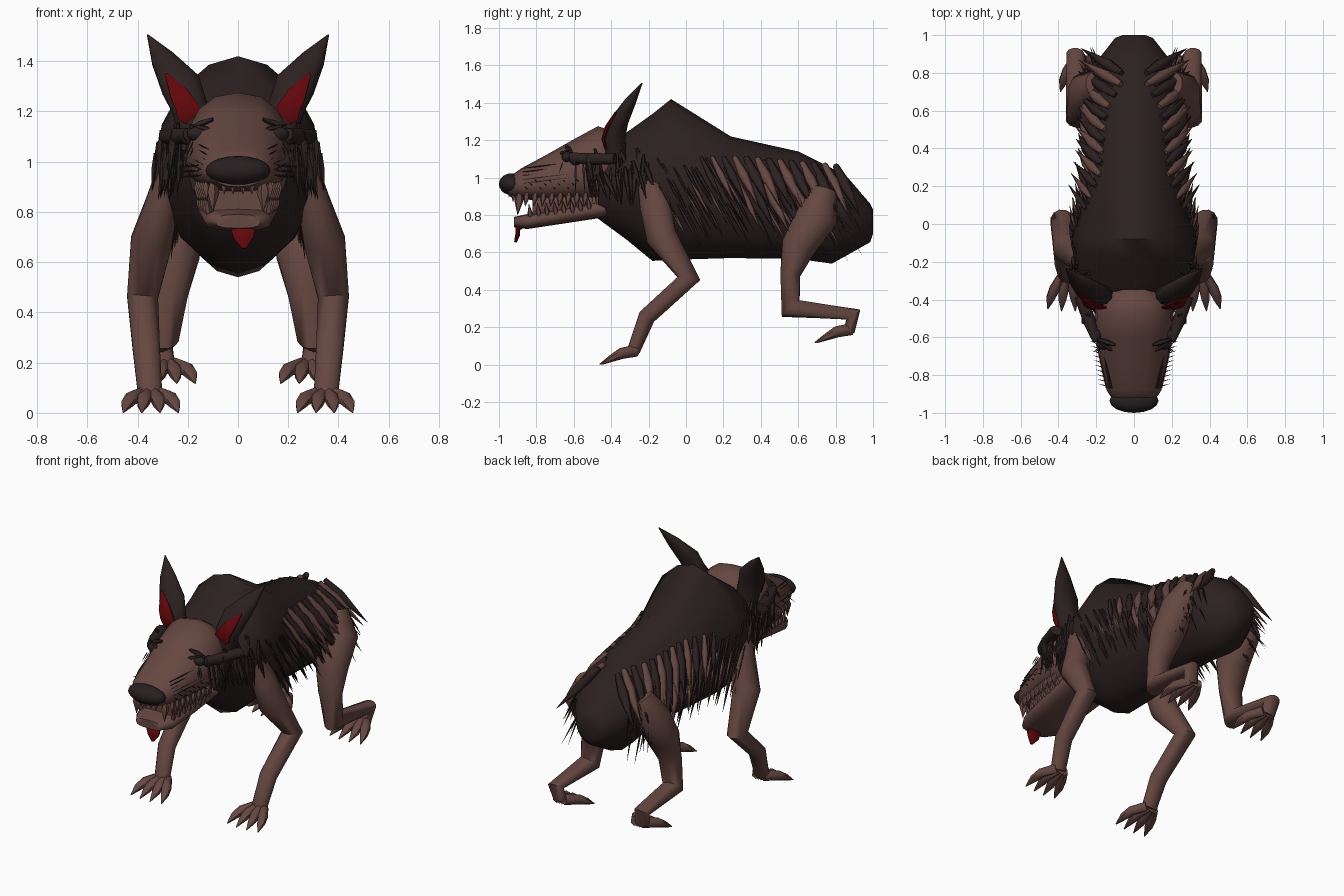
import bpy, bmesh, math, random
from mathutils import Vector

random.seed(7)
cube = bpy.data.objects.get("Cube")
if cube:
    bpy.data.objects.remove(cube)
parts = []


def material(name, r, g, b):
    m = bpy.data.materials.new(name)
    m.use_nodes = True
    m.diffuse_color = (r, g, b, 1)
    bsdf = m.node_tree.nodes["Principled BSDF"]
    bsdf.inputs["Base Color"].default_value = (r, g, b, 1)
    bsdf.inputs["Roughness"].default_value = 0.8
    return m


HIDE = material("brown hide", 0.13, 0.063, 0.052)
DARK = material("dark fur", 0.026, 0.015, 0.015)
NOSE = material("black nose", 0.02, 0.014, 0.015)
RED = material("dark red", 0.125, 0.002, 0.003)


def finish(name, bm, mat, mirror=False):
    bmesh.ops.recalc_face_normals(bm, faces=bm.faces)
    me = bpy.data.meshes.new(name)
    bm.to_mesh(me)
    bm.free()
    me.materials.append(mat)
    ob = bpy.data.objects.new(name, me)
    bpy.context.collection.objects.link(ob)
    if mirror:
        ob.modifiers.new("Mirror", "MIRROR")
    parts.append(ob)


def skin(bm, rings):
    """Join rings of points into a capped skin."""
    loops = [[bm.verts.new(p) for p in ring] for ring in rings]
    n = len(loops[0])
    for a, b in zip(loops, loops[1:]):
        for i in range(n):
            j = (i + 1) % n
            bm.faces.new((a[i], a[j], b[j], b[i]))
    bm.faces.new(loops[0])
    bm.faces.new(loops[-1])


def tube(bm, pts, sides=8):
    """Tube through (x, y, z, radius across, radius in the bend plane)."""
    pos = [Vector(p[:3]) for p in pts]
    whole = (pos[-1] - pos[0]).normalized()
    ref = Vector((0, 0, 1)) if abs(whole.x) > 0.85 else Vector((1, 0, 0))
    rings = []
    for i, p in enumerate(pts):
        t = Vector()
        if i:
            t += (pos[i] - pos[i - 1]).normalized()
        if i < len(pts) - 1:
            t += (pos[i + 1] - pos[i]).normalized()
        t.normalize()
        side = (ref - t * ref.dot(t)).normalized()
        up = t.cross(side)
        angles = [math.tau * (k + 0.5) / sides for k in range(sides)]
        rings.append([pos[i] + side * p[3] * math.cos(a) + up * p[4] * math.sin(a)
                      for a in angles])
    skin(bm, rings)


def lock(bm, a, b, r, sides=5):
    """Tapered lock of hair, tooth or claw from a to b."""
    a, b = Vector(a), Vector(b)
    m = a.lerp(b, 0.35)
    tube(bm, [(*a, r * 0.5, r * 0.5), (*m, r, r), (*b, r * 0.04, r * 0.04)], sides)


def loft(name, sections, mat, sides, power):
    """Upright rings from (y, half width, bottom, top, height of widest point)."""
    def bend(v):
        return math.copysign(abs(v) ** power, v)
    rings = []
    for y, w, lo, hi, mid in sections:
        ring = []
        for k in range(sides):
            a = math.tau * k / sides
            s = bend(math.sin(a))
            ring.append((w * bend(math.cos(a)), y,
                         mid + s * ((hi - mid) if s > 0 else (mid - lo))))
        rings.append(ring)
    bm = bmesh.new()
    skin(bm, rings)
    finish(name, bm, mat)


def ball(bm, centre, size, u=12, v=8):
    made = bmesh.ops.create_uvsphere(bm, u_segments=u, v_segments=v, radius=1)["verts"]
    bmesh.ops.scale(bm, vec=size, verts=made)
    bmesh.ops.translate(bm, vec=centre, verts=made)


# Body
BODY = [(-0.47, 0.20, 0.78, 1.12, 0.96), (-0.32, 0.28, 0.67, 1.24, 0.98),
        (-0.18, 0.32, 0.555, 1.34, 1.0), (-0.08, 0.33, 0.56, 1.42, 1.0),
        (0.24, 0.25, 0.57, 1.22, 0.9), (0.6, 0.24, 0.565, 1.14, 0.88),
        (0.78, 0.235, 0.54, 1.05, 0.84), (0.87, 0.19, 0.59, 0.995, 0.82),
        (0.985, 0.1, 0.655, 0.86, 0.77), (1.0, 0.06, 0.7, 0.83, 0.77)]
loft("body", BODY, DARK, 16, 1.08)


def body_x(y, z):
    """Half width of the body at a given place."""
    for a, b in zip(BODY, BODY[1:]):
        if y <= b[0]:
            f = max(0, (y - a[0]) / (b[0] - a[0]))
            _, w, lo, hi, mid = [p + (q - p) * f for p, q in zip(a, b)]
            s = abs((z - mid) / ((hi - mid) if z > mid else (mid - lo)))
            return w * max(0.1, 1 - s ** 1.85) ** 0.54
    return 0.09


# Head, mouth lining and lower jaw
loft("head", [(-0.32, 0.1, 0.92, 1.2, 1.08), (-0.4, 0.19, 0.88, 1.25, 1.05),
              (-0.47, 0.21, 0.86, 1.275, 1.03), (-0.6, 0.205, 0.87, 1.205, 1.0),
              (-0.75, 0.175, 0.875, 1.12, 0.97), (-0.88, 0.145, 0.885, 1.05, 0.96),
              (-0.95, 0.1, 0.9, 1.0, 0.95)], HIDE, 16, 0.88)
loft("mouth_lining", [(-0.42, 0.15, 0.82, 0.95, 0.88), (-0.65, 0.14, 0.78, 0.93, 0.86),
                      (-0.82, 0.115, 0.76, 0.92, 0.84)], HIDE, 12, 0.7)
loft("lower_jaw", [(-0.42, 0.165, 0.79, 0.9, 0.84), (-0.65, 0.155, 0.755, 0.845, 0.8),
                   (-0.85, 0.135, 0.725, 0.805, 0.765), (-0.92, 0.09, 0.735, 0.79, 0.76)],
     HIDE, 12, 0.7)

# Nose and tongue
bm = bmesh.new()
ball(bm, (0, -0.935, 0.965), (0.13, 0.065, 0.058), 16, 10)
finish("nose", bm, NOSE)
bm = bmesh.new()
tube(bm, [(0.02, -0.86, 0.75, 0.045, 0.012), (0.02, -0.9, 0.725, 0.05, 0.014),
          (0.022, -0.9, 0.695, 0.042, 0.014), (0.025, -0.912, 0.655, 0.008, 0.008)])
finish("tongue", bm, RED)

# Teeth
bm = bmesh.new()
for i in range(8):
    y = -0.85 + i * 0.045
    x = 0.125 + 0.035 * min(1, i / 5)
    lock(bm, (x, y, 0.92), (x, y - 0.01, 0.845), 0.018)
    lock(bm, (x - 0.01, y + 0.02, 0.78 + i * 0.006), (x, y + 0.01, 0.86 + i * 0.005), 0.015)
lock(bm, (0.1, -0.89, 0.92), (0.1, -0.9, 0.8), 0.026)
for x in (0.02, 0.055):
    lock(bm, (x, -0.92, 0.92), (x, -0.925, 0.87), 0.014)
finish("teeth", bm, HIDE, True)

# Ears with red insides
bm = bmesh.new()
tube(bm, [(0.17, -0.37, 1.1, 0.07, 0.06), (0.19, -0.38, 1.21, 0.075, 0.055),
          (0.228, -0.355, 1.305, 0.084, 0.048), (0.3, -0.295, 1.41, 0.05, 0.03),
          (0.36, -0.235, 1.505, 0.003, 0.003)], 10)
finish("ears", bm, DARK, True)
bm = bmesh.new()
tube(bm, [(0.222, -0.43, 1.16, 0.02, 0.009), (0.195, -0.443, 1.205, 0.056, 0.01),
          (0.235, -0.422, 1.27, 0.04, 0.012), (0.287, -0.375, 1.35, 0.005, 0.006)], 8)
finish("inner_ears", bm, RED, True)

# Eyes, brows and cheek tufts
bm = bmesh.new()
ball(bm, (0.158, -0.635, 1.11), (0.045, 0.03, 0.03))
ball(bm, (0.2, -0.59, 1.1), (0.03, 0.035, 0.035))
finish("eyes", bm, NOSE, True)
bm = bmesh.new()
lock(bm, (0.1, -0.64, 1.17), (0.22, -0.6, 1.12), 0.016)
lock(bm, (0.09, -0.68, 1.12), (0.2, -0.62, 1.15), 0.012)
tube(bm, [(0.2, -0.62, 1.11, 0.02, 0.025), (0.235, -0.52, 1.1, 0.035, 0.035),
          (0.28, -0.38, 1.1, 0.04, 0.03)])
for i in range(7):
    lock(bm, (0.12 + i * 0.012, -0.66, 1.08), (0.14 + i * 0.013, -0.68, 1.02), 0.004, 3)
for i in range(4):
    lock(bm, (0.2, -0.59 + i * 0.04, 1.09), (0.225, -0.59 + i * 0.05, 0.9), 0.008, 4)
finish("brows", bm, DARK, True)

# Whiskers and snout creases
bm = bmesh.new()
for i in range(12):
    y = -0.86 + i * 0.025
    x = 0.14 + i * 0.005
    z = 0.95 + 0.02 * (i % 3)
    lock(bm, (x, y, z), (x + 0.05, y + 0.015, z - 0.015), 0.003, 3)
for i in range(5):
    z = 0.97 + i * 0.02
    lock(bm, (0.148 - i * 0.008, -0.87, z), (0.203 - i * 0.006, -0.62, z + 0.03), 0.004, 3)
finish("whiskers", bm, DARK, True)

# Legs
front_leg = [(0.28, -0.2, 0.98, 0.04, 0.06), (0.3, -0.165, 0.85, 0.065, 0.085),
             (0.345, -0.13, 0.68, 0.085, 0.085), (0.38, 0.015, 0.46, 0.064, 0.063),
             (0.365, -0.21, 0.255, 0.056, 0.048), (0.35, -0.28, 0.075, 0.05, 0.036)]
hind_leg = [(0.2, 0.74, 0.93, 0.06, 0.07), (0.25, 0.7, 0.79, 0.1, 0.115),
            (0.255, 0.6, 0.63, 0.105, 0.095), (0.275, 0.557, 0.48, 0.08, 0.055),
            (0.298, 0.56, 0.3, 0.064, 0.066), (0.31, 0.895, 0.268, 0.05, 0.046),
            (0.295, 0.872, 0.18, 0.047, 0.032)]
for name, path in (("front_legs", front_leg), ("hind_legs", hind_leg)):
    bm = bmesh.new()
    tube(bm, path, 12)
    finish(name, bm, HIDE, True)

# Paws: four clawed toes fanning from each ankle
for name, x0, y0, z0, drop in (("front_paws", 0.347, -0.265, 0.075, 0.073),
                               ("hind_paws", 0.28, 0.885, 0.19, 0.072)):
    bm = bmesh.new()
    for k in (-1.5, -0.5, 0.5, 1.5):
        reach = 0.202 - 0.012 * abs(k)
        tube(bm, [(x0 + k * 0.018, y0, z0, 0.027, 0.032),
                  (x0 + k * 0.05, y0 - 0.08, z0 - 0.015, 0.03, 0.03),
                  (x0 + k * 0.064, y0 - 0.13, z0 - 0.04, 0.025, 0.02),
                  (x0 + k * 0.073, y0 - reach, z0 - drop, 0.003, 0.003)], 6)
    finish(name, bm, HIDE, True)

# Shaggy flank fur in two colours
dark, brown = bmesh.new(), bmesh.new()
rnd = random.uniform
for row, count in ((1.08, 22), (0.97, 28), (0.86, 24)):
    for i in range(count):
        y = -0.22 + 0.98 * (i + rnd(0, 0.8)) / count
        z = row - 0.07 * max(0, y - 0.3) + rnd(-0.03, 0.03)
        x = body_x(y, z)
        long = rnd(0.16, 0.25)
        tip = (max(x, body_x(y, z - long)) + rnd(0.01, 0.03), y + long * 0.55, z - long)
        lock(random.choice((dark, dark, brown)), (x, y, z), tip, rnd(0.007, 0.013))
# Broad overlapping locks along the haunch, in two layers
for top, count, start, step in ((1.11, 13, 0.08, 0.06), (0.98, 6, 0.2, 0.075)):
    for i in range(count):
        y = start + i * step
        z = top - 0.09 * max(0, y - 0.3)
        x = body_x(y, z)
        r = 0.016 + 0.016 * min(1, i / 4)
        lock(brown if i % 2 else dark, (x, y, z),
             (max(x, body_x(y, z - 0.2)) + 0.06, y + 0.13, z - 0.27), r, 6)
# Thin bristles over the rump
for i in range(20):
    y, z = rnd(0.6, 0.86), rnd(0.72, 0.97)
    x = body_x(y, z)
    lock(dark, (x, y, z),
         (x + rnd(0.02, 0.06), y + rnd(0.08, 0.12), z - rnd(0.12, 0.2)), 0.006, 4)
finish("dark_flank_fur", dark, DARK, True)
finish("brown_flank_fur", brown, HIDE, True)

# Mane hanging behind the cheeks
bm = bmesh.new()
for i in range(38):
    y, z = rnd(-0.54, -0.2), rnd(1.02, 1.16)
    x = max(body_x(y, z), 0.22) + rnd(0, 0.04)
    lock(bm, (x, y, z), (x + rnd(0, 0.03), y + rnd(-0.02, 0.08), z - rnd(0.13, 0.22)),
         rnd(0.008, 0.018))
finish("mane", bm, DARK, True)

# Smooth shading with crisp edges kept
bpy.ops.object.select_all(action="DESELECT")
for ob in parts:
    ob.select_set(True)
bpy.context.view_layer.objects.active = parts[0]
bpy.ops.object.shade_smooth_by_angle(angle=math.radians(60))
